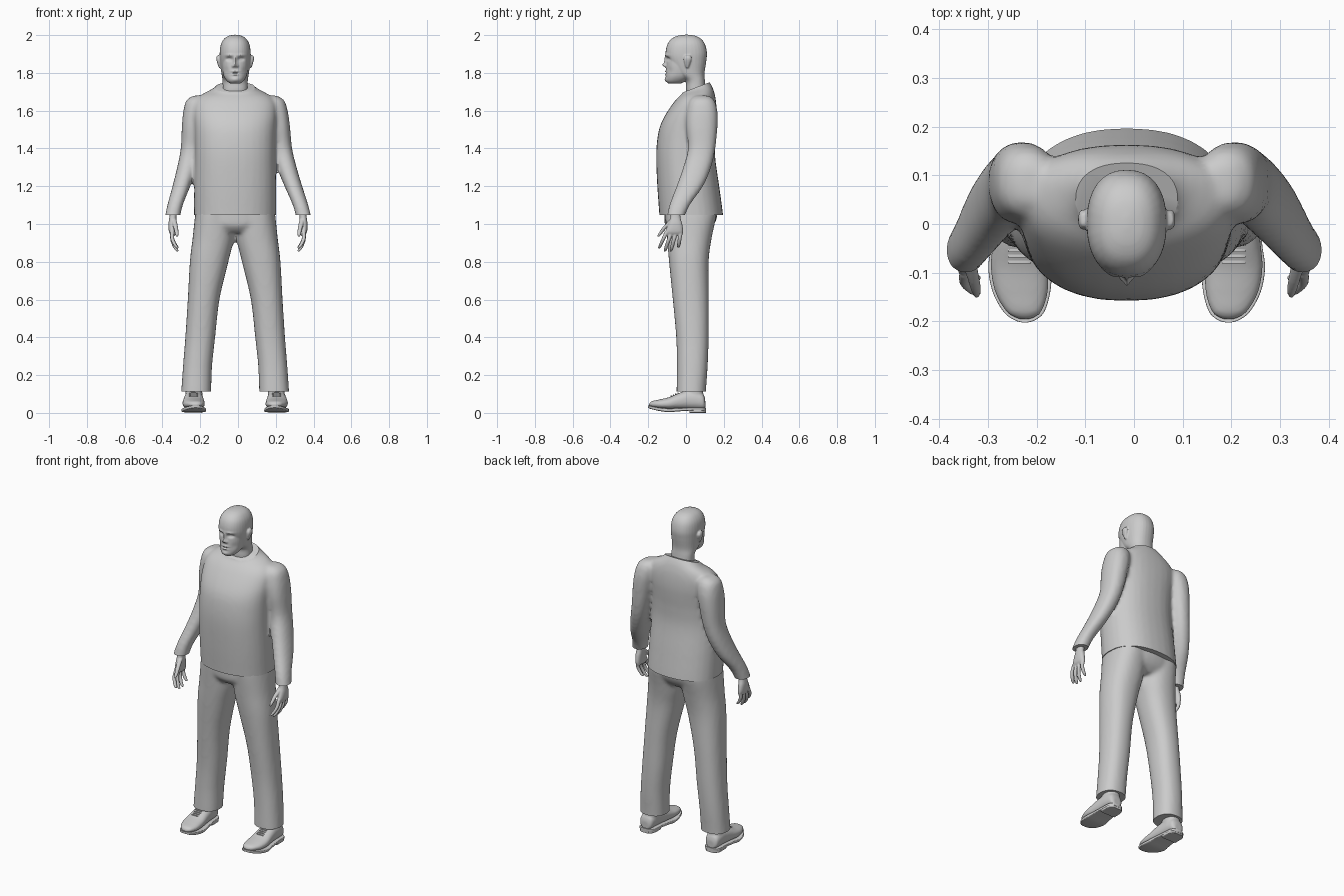
import bpy, bmesh, math
from mathutils import Vector

MID = -0.015                      # the figure stands slightly off centre
grey = bpy.data.materials.new("plain_grey")
grey.diffuse_color = (0.6, 0.6, 0.6, 1)


def curve(secs, steps):
    """Catmull-Rom interpolation of loft sections."""
    secs = [tuple(s) + (0,) * (6 - len(s)) for s in secs]
    out = []
    for i in range(len(secs) - 1):
        p = [secs[max(0, min(len(secs) - 1, i + k))] for k in (-1, 0, 1, 2)]
        for j in range(steps):
            t = j / steps
            out.append([0.5 * (2 * b + (c - a) * t + (2 * a - 5 * b + 4 * c - d) * t * t
                               + (3 * b - a - 3 * c + d) * t ** 3) for a, b, c, d in zip(*p)])
    return out + [list(secs[-1])]


def loft(bm, secs, side=1, axis="z", n=32, power=2.3, steps=5):
    """Sections: (x centre, low, high, position along axis, half width, tilt)."""
    rings = []
    for c, lo, hi, t, r, tilt in curve(secs, steps):
        ring = []
        for k in range(n):
            a = 2 * math.pi * k / n
            u, v = [math.copysign(abs(f) ** (2 / power), f) for f in (math.cos(a), math.sin(a))]
            x, w, h = MID + side * (c + r * u), (lo + hi) / 2 + (hi - lo) / 2 * v, t + tilt * v
            ring.append(bm.verts.new((x, w, h) if axis == "z" else (x, h, w)))
        rings.append(ring)
    for p, q in zip(rings, rings[1:]):
        for k in range(n):
            bm.faces.new((p[k], p[(k + 1) % n], q[(k + 1) % n], q[k]))
    bm.faces.new(rings[0])
    bm.faces.new(rings[-1])


def finish(name, bm, voxel=0, smooth=0, cuts=(), strokes=()):
    """Fuse overlapping lofts, trim with planes, push in sculpted details."""
    bmesh.ops.recalc_face_normals(bm, faces=bm.faces)
    mesh = bpy.data.meshes.new(name)
    bm.to_mesh(mesh)
    bm.free()
    ob = bpy.data.objects.new(name, mesh)
    bpy.context.collection.objects.link(ob)
    if voxel:
        m = ob.modifiers.new("fuse", "REMESH")
        m.mode, m.voxel_size = "VOXEL", voxel
        if smooth:
            m = ob.modifiers.new("soften", "SMOOTH")
            m.factor, m.iterations = 0.5, smooth
        dg = bpy.context.evaluated_depsgraph_get()
        mesh = bpy.data.meshes.new_from_object(ob.evaluated_get(dg))
        ob.modifiers.clear()
        ob.data = mesh
    bm = bmesh.new()
    bm.from_mesh(mesh)
    for co, no in cuts:
        geom = bm.verts[:] + bm.edges[:] + bm.faces[:]
        bmesh.ops.bisect_plane(bm, geom=geom, plane_co=co, plane_no=no, clear_outer=True)
        bmesh.ops.holes_fill(bm, edges=[e for e in bm.edges if e.is_boundary], sides=0)
    for v in bm.verts:
        if strokes and v.co.y < -0.03:
            x, z = abs(v.co.x - MID), v.co.z
            v.co.y += sum(d * math.exp(-((x - sx) / wx) ** 2 - ((z - sz) / wz) ** 2)
                          for sx, sz, wx, wz, d in strokes)
    bm.to_mesh(mesh)
    bm.free()
    mesh.materials.clear()
    mesh.materials.append(grey)
    bpy.ops.object.select_all(action="DESELECT")
    bpy.context.view_layer.objects.active = ob
    ob.select_set(True)
    bpy.ops.object.shade_smooth_by_angle(angle=math.radians(40))
    return ob


# head: skull and neck, jaw, ears, then facial features
bm = bmesh.new()
loft(bm, [(0, .005, .11, 1.64, .068), (0, .0, .105, 1.71, .066), (0, -.005, .10, 1.76, .067),
          (0, -.06, .098, 1.80, .073), (0, -.098, .107, 1.86, .080), (0, -.108, .111, 1.905, .082),
          (0, -.099, .101, 1.95, .076), (0, -.077, .080, 1.98, .059), (0, -.045, .050, 1.996, .035),
          (0, -.01, .015, 2.002, .006)])
loft(bm, [(0, -.092, -.03, 1.743, .025), (0, -.105, 0, 1.757, .044), (0, -.106, .03, 1.785, .061),
          (0, -.105, .05, 1.83, .069), (0, -.102, .05, 1.87, .070)])
for s in (-1, 1):
    loft(bm, [(.080, .0, .012, 1.826, .006), (.085, -.008, .022, 1.85, .009),
              (.089, -.012, .030, 1.875, .011), (.088, -.004, .022, 1.893, .007)], s)
finish("head", bm, .004, 4, strokes=[
    (.032, 1.874, .015, .009, .014), (.032, 1.873, .009, .005, -.005),    # eye sockets, eyes
    (.030, 1.894, .022, .007, -.005), (0, 1.865, .009, .022, -.013),      # brow, nose bridge
    (0, 1.842, .010, .010, -.018), (.012, 1.836, .006, .007, -.008),      # nose tip, nostrils
    (0, 1.808, .020, .005, -.006), (0, 1.800, .022, .003, .005),          # upper lip, mouth
    (0, 1.791, .016, .005, -.006), (0, 1.765, .020, .012, -.007),         # lower lip, chin
    (.050, 1.810, .014, .020, .004)])                                     # cheeks

# sweater: torso and both sleeves, trimmed at hem, cuffs and collar
bm = bmesh.new()
loft(bm, [(0, -.138, .200, 1.00, .218), (0, -.142, .195, 1.06, .218), (0, -.152, .176, 1.20, .217),
          (0, -.158, .155, 1.35, .213), (0, -.152, .155, 1.45, .213), (0, -.137, .160, 1.52, .216),
          (0, -.108, .163, 1.58, .220), (0, -.068, .160, 1.64, .215), (0, -.04, .152, 1.68, .185, .008),
          (0, -.02, .138, 1.71, .125, .02), (0, -.014, .122, 1.73, .098, .025),
          (0, -.010, .118, 1.75, .092, .025)])
for s, e in ((-1, 0), (1, .03)):
    arm = [(.190, .05, .12, 1.68, .025), (.198, .02, .150, 1.655, .055), (.205, .005, .166, 1.60, .064),
           (.215, .0, .167, 1.52, .062), (.229, .01, .155, 1.40, .054), (.250, -.015, .133, 1.30, .052),
           (.280, -.05, .09, 1.20, .047), (.313, -.088, .02, 1.10, .041), (.330, -.105, -.015, 1.02, .040)]
    loft(bm, [(x + .005 + e * (1.68 - z) / .62, a, b, z, r) for x, a, b, z, r in arm], s)
finish("sweater", bm, .011, 6, cuts=[((0, 0, 1.047), (0, 0, -1)),
                                     ((0, .05, 1.722), (0, -.38, 1))])

# trousers: hips and two legs
bm = bmesh.new()
loft(bm, [(0, -.08, .11, .955, .12), (0, -.11, .145, .99, .19), (0, -.115, .165, 1.04, .205),
          (0, -.115, .165, 1.10, .20)])
for s in (-1, 1):
    loft(bm, [(.208, -.05, .105, .07, .080), (.206, -.05, .106, .12, .079), (.199, -.048, .115, .25, .077),
              (.185, -.052, .120, .40, .079), (.167, -.070, .120, .60, .084), (.138, -.09, .120, .80, .102),
              (.117, -.1, .135, .92, .109), (.108, -.11, .160, 1.04, .105), (.105, -.11, .160, 1.09, .10)], s)
finish("trousers", bm, .011, 6, cuts=[((0, 0, .113), (0, 0, -1))])

for s, e, label in ((-1, 0, "right"), (1, .03, "left")):
    # hand: palm, four fingers and thumb
    bm = bmesh.new()
    w = .333 + e
    loft(bm, [(w - .01, -.08, -.028, 1.10, .020), (w - .004, -.082, -.03, 1.04, .019),
              (w, -.094, -.02, 1.00, .020), (w, -.108, -.015, .96, .018), (w - .004, -.105, -.02, .94, .012)], s)
    for y0, y1, z1 in ((-.100, -.142, .872), (-.075, -.112, .856), (-.051, -.080, .856), (-.027, -.040, .876)):
        def joint(t, x, r):
            y, z = y0 + (y1 - y0) * t, .965 + (z1 - .965) * t
            return (w + x, y - r, y + r, z, r)
        loft(bm, [joint(0, 0, .011), joint(.45, .0, .0105), joint(.8, -.014, .010),
                  joint(.97, -.026, .008), joint(1.02, -.028, .003)], s, n=14, power=2)
    loft(bm, [(w - .008, -.085, -.055, 1.025, .014), (w - .018, -.122, -.096, .985, .0125),
              (w - .024, -.146, -.126, .950, .010), (w - .025, -.153, -.141, .932, .005)], s, n=14, power=2)
    finish(label + "_hand", bm, .0035, 3)

    # shoe upper with ankle
    bm = bmesh.new()
    loft(bm, [(.222, .02, .07, .102, .022), (.222, .018, .10, .090, .040), (.221, .018, .118, .05, .047),
              (.220, .018, .120, .01, .050), (.220, .018, .104, -.04, .055), (.220, .018, .083, -.09, .059),
              (.216, .022, .071, -.14, .054), (.211, .03, .062, -.18, .036), (.209, .036, .05, -.195, .014)],
         s, "y")
    loft(bm, [(.218, -.01, .092, .06, .045), (.218, -.008, .090, .15, .043)], s)
    finish(label + "_shoe_upper", bm, .005, 4)

    # sole with raised toe, and heel block
    bm = bmesh.new()
    loft(bm, [(.222, .012, .028, .106, .026), (.222, .012, .028, .085, .047), (.221, .012, .028, .03, .052),
              (.219, .008, .026, -.04, .059), (.219, .004, .024, -.09, .065), (.216, .010, .028, -.14, .059),
              (.211, .019, .035, -.18, .042), (.209, .025, .039, -.197, .022), (.209, .028, .04, -.202, .006)],
         s, "y", power=7)
    loft(bm, [(.222, 0, .02, .105, .026), (.222, 0, .02, .085, .046), (.221, 0, .02, .05, .050),
              (.221, 0, .02, .018, .050)], s, "y", power=7)
    finish(label + "_sole", bm)

    # laces across the instep
    bm = bmesh.new()
    for k in range(4):
        y, z = -.042 - k * .012, .105 - k * .0052
        loft(bm, [(.22, z - .004, z + .002, y - .003, .024), (.22, z - .004, z + .002, y + .003, .024)],
             s, "y", n=12)
    finish(label + "_laces", bm)
